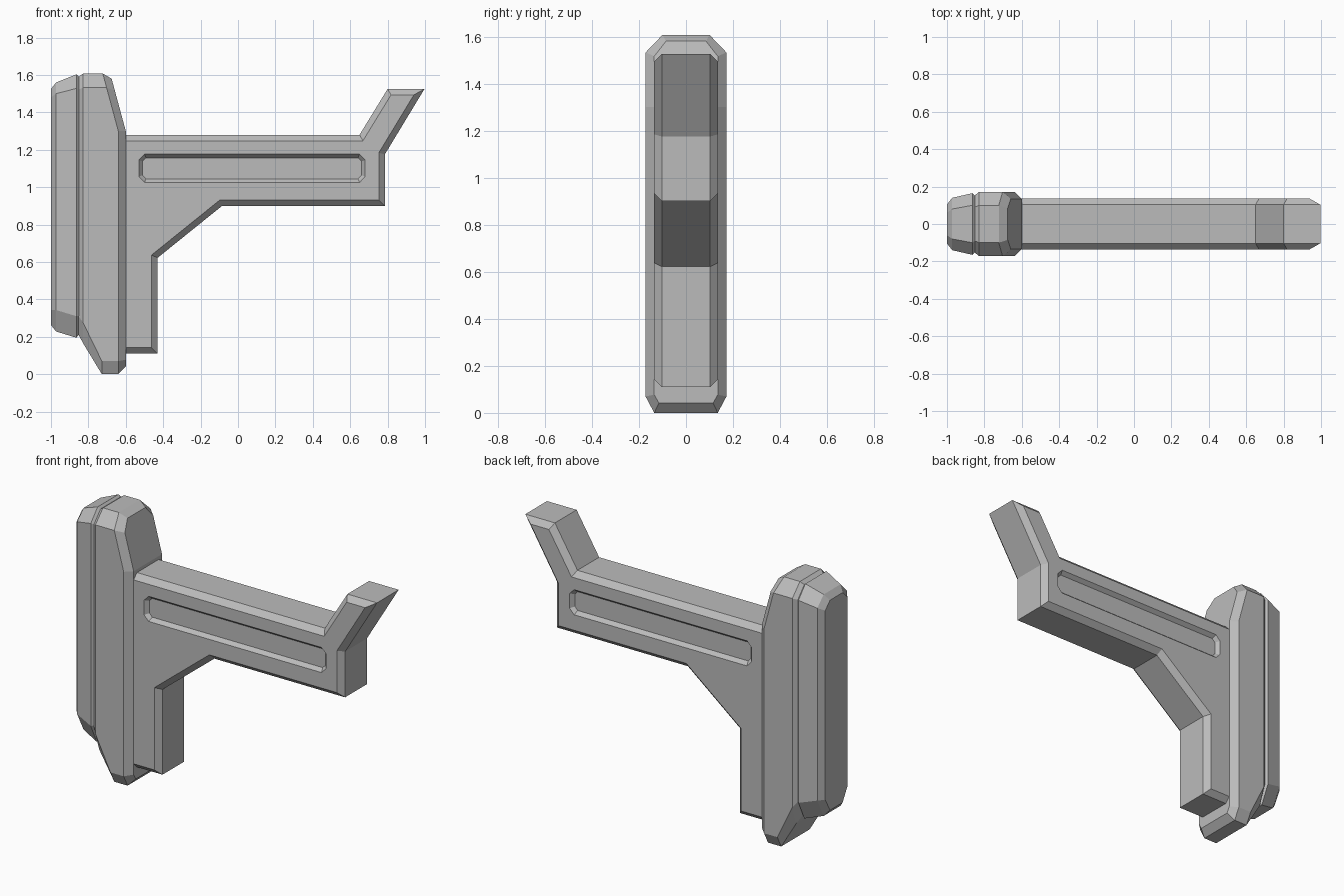
import bpy
import bmesh
from mathutils import Vector

cube = bpy.data.objects.get("Cube")
if cube:
    bpy.data.objects.remove(cube, do_unlink=True)

grey = bpy.data.materials.new("matte grey")
grey.use_nodes = True
colour = (0.5, 0.5, 0.5, 1)
grey.diffuse_color = colour
grey.node_tree.nodes["Principled BSDF"].inputs["Base Color"].default_value = colour


def finish(name, bm):
    bmesh.ops.remove_doubles(bm, verts=bm.verts, dist=0.0005)
    bmesh.ops.recalc_face_normals(bm, faces=bm.faces)
    mesh = bpy.data.meshes.new(name)
    bm.to_mesh(mesh)
    bm.free()
    mesh.materials.append(grey)
    obj = bpy.data.objects.new(name, mesh)
    bpy.context.scene.collection.objects.link(obj)
    return obj


def skin(bm, rings):
    """Join matching rings of vertices with quads."""
    for a, b in zip(rings, rings[1:]):
        for i in range(len(a)):
            j = (i + 1) % len(a)
            bm.faces.new((a[i], a[j], b[j], b[i]))


def inset(points, d):
    """Mitred inward offset of a clockwise outline."""
    out = []
    for i, p in enumerate(points):
        p = Vector(p)
        e = (p - Vector(points[i - 1])).normalized()
        f = (Vector(points[(i + 1) % len(points)]) - p).normalized()
        n, m = Vector((e.y, -e.x)), Vector((f.y, -f.x))
        out.append(p + (n + m) * d / (1 + n.dot(m)))
    return out


def slab(name, outline, layers):
    """Extrude a side outline through (y, inset) layers."""
    bm = bmesh.new()
    rings = [[bm.verts.new((p.x, y, p.y)) for p in inset(outline, d)]
             for y, d in layers]
    skin(bm, rings)
    bm.faces.new(rings[0])
    bm.faces.new(rings[-1])
    return finish(name, bm)


def loft(name, sections, slope=0.0):
    """Loft chamfered sections along x; above the bend they lean back by slope."""
    bend = 1.3
    bm = bmesh.new()
    rings = []
    for x, w, top_w, top, low_w, low, low_cut, leans in sections:
        half = [(top_w, top), (w, top - 0.075 * (top_w / 0.1)), (w, bend),
                (w, low + low_cut), (low_w, low)]
        full = half + [(-y, z) for y, z in reversed(half)]
        rings.append([bm.verts.new((x - leans * slope * max(0, z - bend), y, z))
                      for y, z in full])
    skin(bm, rings)
    for r in (rings[0], rings[-1]):
        for i in range(4):
            bm.faces.new((r[i], r[i + 1], r[-2 - i], r[-1 - i]))
    return finish(name, bm)


# Main frame with chamfered rims
frame_outline = [(-0.66, 1.28), (0.65, 1.28), (0.8, 1.525), (0.997, 1.525),
                 (0.785, 1.175), (0.785, 0.9), (-0.085, 0.9), (-0.43, 0.622),
                 (-0.43, 0.11), (-0.66, 0.11)]
frame = slab("stock_frame", frame_outline,
             [(-0.135, 0.032), (-0.103, 0), (0.103, 0), (0.135, 0.032)])

# Long shallow grooves on both sides
groove_outline = [(-0.53, 1.145), (-0.5, 1.176), (0.65, 1.176), (0.68, 1.145),
                  (0.68, 1.056), (0.65, 1.025), (-0.5, 1.025), (-0.53, 1.056)]
for side in (-1, 1):
    cutter = slab("groove_cutter", groove_outline,
                  [(side * 0.112, 0.019), (side * 0.135, 0), (side * 0.16, 0)])
    cutter.hide_render = True
    mod = frame.modifiers.new("groove", 'BOOLEAN')
    mod.operation = 'DIFFERENCE'
    mod.solver = 'EXACT'
    mod.object = cutter
    bpy.context.view_layer.objects.active = frame
    bpy.ops.object.modifier_apply(modifier=mod.name)
    bpy.data.objects.remove(cutter, do_unlink=True)

# Butt plate: x, width, top width, top, low width, low, low chamfer, leans
loft("butt_plate", [
    (-0.852, 0.152, 0.09, 1.59, 0.11, 0.21, 0.1, 0),
    (-0.828, 0.172, 0.10, 1.607, 0.135, 0.165, 0.11, 0),
    (-0.728, 0.172, 0.10, 1.607, 0.135, 0.0, 0.07, 0),
    (-0.64, 0.172, 0.10, 1.607, 0.135, 0.0, 0.07, 1),
    (-0.6, 0.135, 0.085, 1.58, 0.115, 0.042, 0.035, 1),
], slope=0.27)

# Recoil pad behind the plate
loft("recoil_pad", [
    (-1.0, 0.105, 0.06, 1.525, 0.06, 0.262, 0.08, 0),
    (-0.972, 0.14, 0.08, 1.56, 0.08, 0.228, 0.115, 0),
    (-0.864, 0.165, 0.10, 1.603, 0.11, 0.195, 0.115, 0),
    (-0.85, 0.152, 0.09, 1.59, 0.10, 0.212, 0.1, 0),
])
